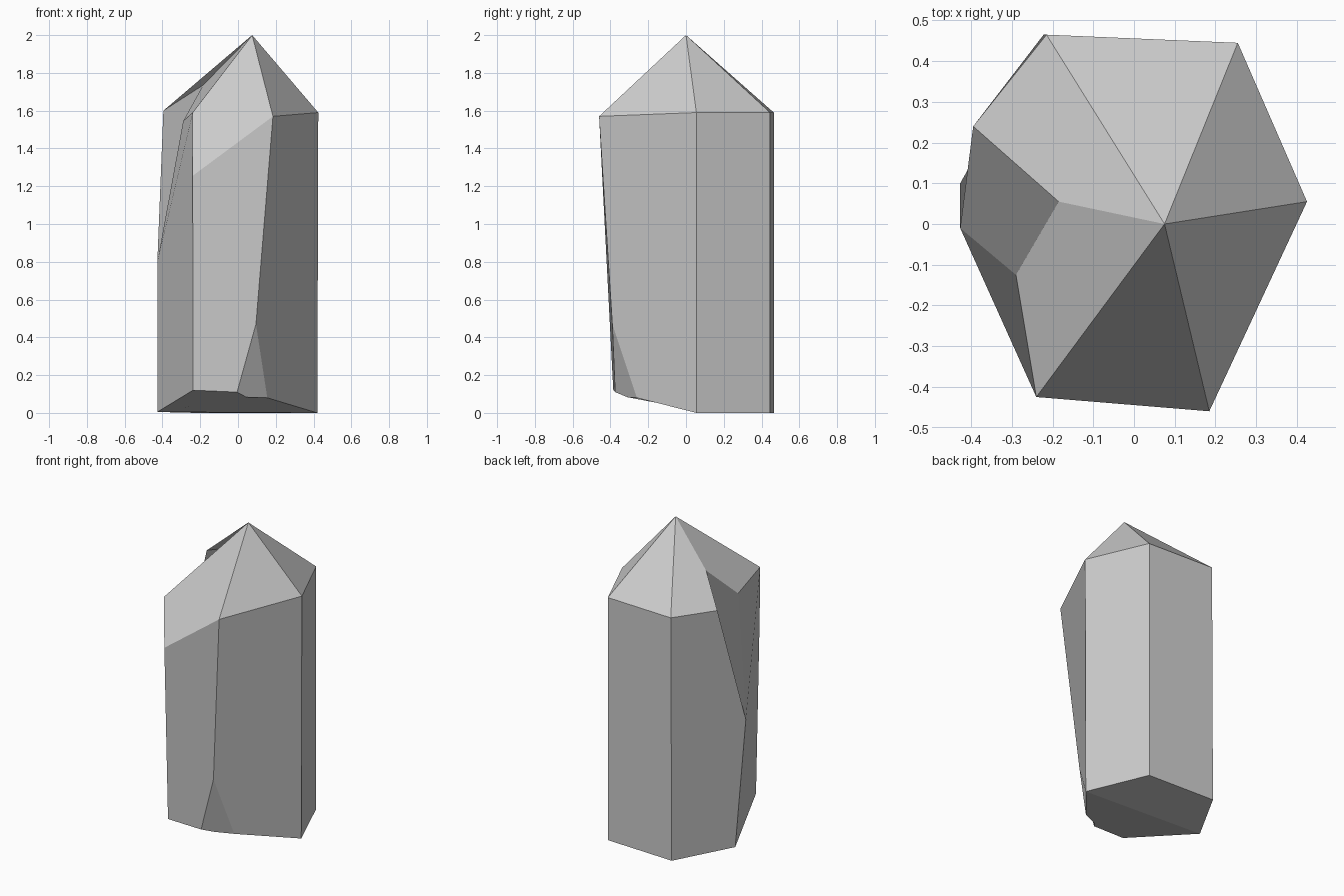
import bpy, bmesh

if "Cube" in bpy.data.objects:
    bpy.data.objects.remove(bpy.data.objects["Cube"])

# Corner points of the faceted crystal
points = {
    "tip": (0.075, 0, 2.0),
    # shoulder ring, counter-clockwise from the right
    "a": (0.425, 0.055, 1.59), "b": (0.255, 0.445, 1.59), "c": (-0.215, 0.465, 1.59),
    "d": (-0.395, 0.24, 1.60), "e": (-0.185, 0.055, 1.735), "f": (-0.29, -0.125, 1.545),
    "g": (-0.24, -0.425, 1.59), "h": (0.185, -0.46, 1.57),
    # chips part-way down the sides
    "g2": (-0.24, -0.42, 1.255), "p": (-0.427, -0.01, 0.80), "s": (0.095, -0.39, 0.47),
    # base ring
    "a0": (0.42, 0.055, 0), "b0": (0.255, 0.445, 0), "c0": (-0.222, 0.465, 0),
    "q": (-0.427, 0.10, 0.005), "r": (-0.238, -0.385, 0.12),
    "t": (-0.005, -0.375, 0.11), "v": (0.045, -0.31, 0.083), "u": (0.155, -0.26, 0.08),
}

facets = [
    # pointed top
    "tip a b", "tip b c", "tip c d e", "tip e f g", "tip g g2 h", "tip h a",
    # sides
    "a a0 b0 b", "b b0 c0 c", "c c0 q p d", "f p q r g2 g",
    "g2 r t s h", "h s u a0 a",
    # chipped side and chipped front corner
    "e d p f", "s t v u",
    # base: level back half, sloping front half
    "a0 q c0 b0", "a0 u v t r q",
]

mesh = bpy.data.meshes.new("crystal")
bm = bmesh.new()
verts = {name: bm.verts.new(co) for name, co in points.items()}
for facet in facets:
    bm.faces.new([verts[n] for n in facet.split()])
bmesh.ops.recalc_face_normals(bm, faces=bm.faces)
bm.to_mesh(mesh)
bm.free()
crystal = bpy.data.objects.new("crystal", mesh)
bpy.context.collection.objects.link(crystal)
